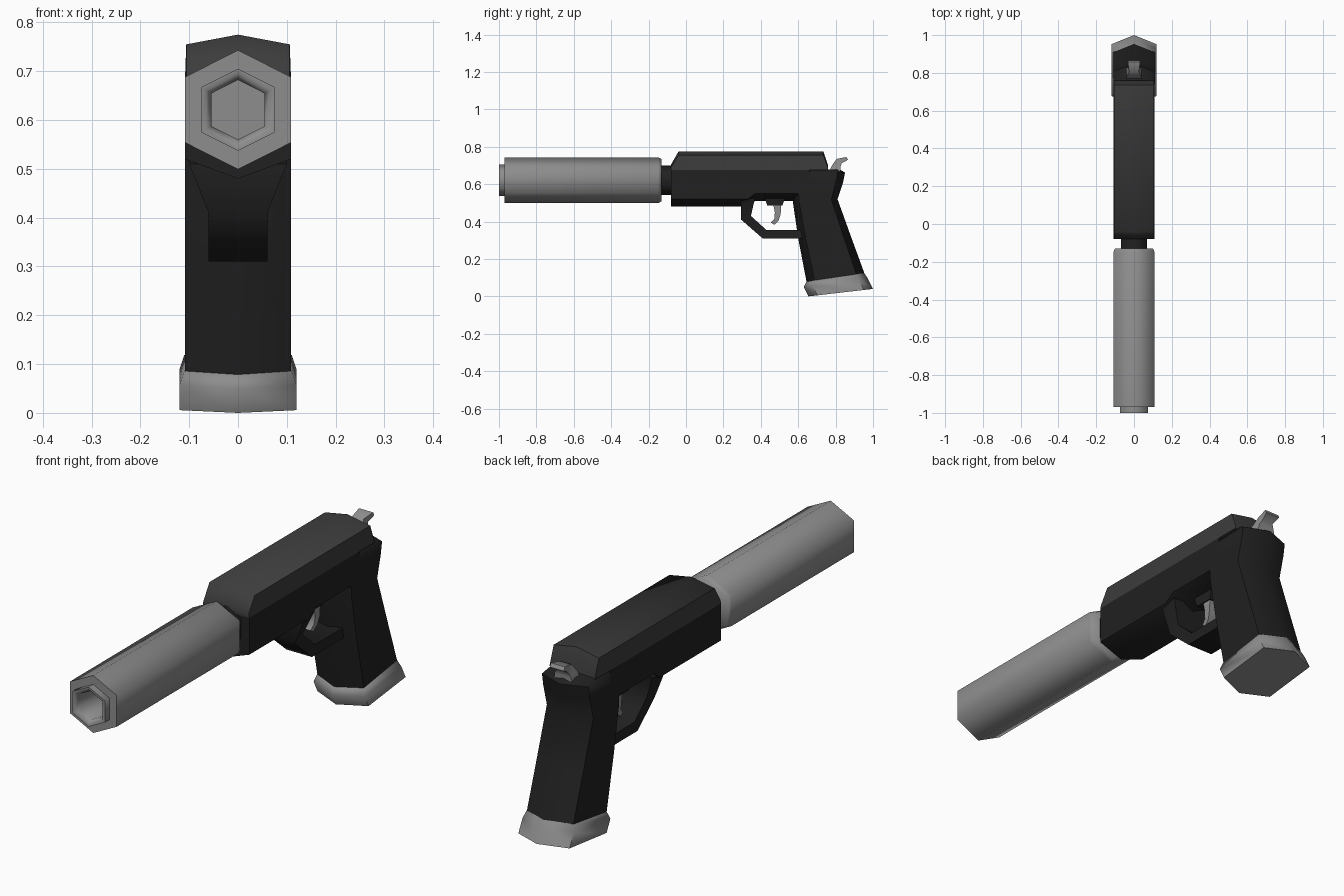
import bpy, bmesh
from math import radians

if "Cube" in bpy.data.objects:
    bpy.data.objects.remove(bpy.data.objects["Cube"])


def material(name, v):
    m = bpy.data.materials.new(name)
    m.diffuse_color = (v, v, v, 1)
    m.use_nodes = True
    m.node_tree.nodes["Principled BSDF"].inputs["Base Color"].default_value = m.diffuse_color
    return m


STEEL = material("steel", 0.27)
SLIDE = material("dark_metal", 0.045)
BLACK = material("black_frame", 0.015)


def loft(name, rings, mat):
    """Skin matching rings of points and cap both ends."""
    bm = bmesh.new()
    loops = [[bm.verts.new(p) for p in ring] for ring in rings]
    n = len(loops[0])
    for a, b in zip(loops, loops[1:]):
        for i in range(n):
            j = (i + 1) % n
            bm.faces.new((a[i], a[j], b[j], b[i]))
    bm.faces.new(loops[0])
    bm.faces.new(loops[-1])
    bmesh.ops.recalc_face_normals(bm, faces=bm.faces)
    mesh = bpy.data.meshes.new(name)
    bm.to_mesh(mesh)
    bm.free()
    ob = bpy.data.objects.new(name, mesh)
    bpy.context.collection.objects.link(ob)
    mesh.materials.append(mat)
    bpy.ops.object.select_all(action='DESELECT')
    ob.select_set(True)
    bpy.context.view_layer.objects.active = ob
    bpy.ops.object.shade_smooth_by_angle(angle=radians(65))
    return ob


def hex_y(y, s):
    """Point-up hexagon across the barrel axis."""
    w, h, c = 0.109 * s, 0.122 * s, 0.621
    k = 0.067 * s
    return [(0, y, c + h), (w, y, c + k), (w, y, c - k),
            (0, y, c - h), (-w, y, c - k), (-w, y, c + k)]


def hex_grip(front, back, w, inset=0.14):
    """Hexagon with its points at the front and back of the grip."""
    def at(t, x):
        return (x, front[0] + (back[0] - front[0]) * t,
                front[1] + (back[1] - front[1]) * t)
    return [at(0, 0), at(inset, w), at(1 - inset, w),
            at(1, 0), at(1 - inset, -w), at(inset, -w)]


def strip(p, q, w):
    """Rectangle of half width w between two side-view points."""
    return [(-w, *p), (w, *p), (w, *q), (-w, *q)]


# Suppressor with end ring and hollow bore
loft("suppressor", [hex_y(y, s) for y, s in (
    (-0.13, 0.92), (-0.148, 1), (-0.97, 1), (-0.97, 0.69), (-1.0, 0.69),
    (-1.0, 0.6), (-0.98, 0.5), (-0.85, 0.5))], STEEL)
loft("barrel", [hex_y(-0.145, 0.64), hex_y(-0.06, 0.64)], BLACK)

# Slide with ridged top and bevelled ends
loft("slide", [[(-0.109, y, 0.675), (0.109, y, 0.675), (0.106, y2, side),
                (0, y2, top), (-0.106, y2, side)]
               for y, y2, side, top in (
    (-0.08, -0.08, 0.69, 0.705), (-0.04, -0.04, 0.755, 0.775),
    (0.735, 0.735, 0.755, 0.775), (0.76, 0.76, 0.685, 0.70))], SLIDE)

# Frame with keeled underside
loft("frame", [[(-0.109, y, 0.676), (0.109, y, 0.676), (0.109, y, keel + 0.04),
                (0, y, keel), (-0.109, y, keel + 0.04)]
               for y, keel in ((-0.08, 0.48), (0.33, 0.48), (0.37, 0.51),
                               (0.66, 0.51))], BLACK)

# Raked grip and its base plate
loft("grip", [hex_grip(f, b, w) for f, b, w in (
    ((0.56, 0.675), (0.82, 0.68), 0.095), ((0.56, 0.655), (0.85, 0.662), 0.109),
    ((0.56, 0.60), (0.84, 0.61), 0.109), ((0.572, 0.50), (0.81, 0.52), 0.109),
    ((0.60, 0.31), (0.882, 0.32), 0.109),
    ((0.645, 0.075), (0.955, 0.12), 0.109))], BLACK)
loft("grip_base", [hex_grip(f, b, w) for f, b, w in (
    ((0.645, 0.08), (0.953, 0.125), 0.11), ((0.63, 0.05), (0.972, 0.095), 0.12),
    ((0.655, 0.0), (1.0, 0.04), 0.12))], STEEL)

# Trigger guard
loft("trigger_guard", [strip(p, q, w) for p, q, w in (
    ((0.295, 0.51), (0.37, 0.53), 0.1), ((0.295, 0.41), (0.347, 0.43), 0.06),
    ((0.41, 0.31), (0.43, 0.355), 0.06),
    ((0.63, 0.31), (0.63, 0.355), 0.06))], BLACK)

# Trigger and its mount
loft("trigger_mount", [strip((0.42, 0.53), (0.53, 0.53), 0.04),
                       strip((0.435, 0.485), (0.515, 0.485), 0.035)], BLACK)
loft("trigger", [strip(p, q, w) for p, q, w in (
    ((0.465, 0.50), (0.51, 0.50), 0.03), ((0.475, 0.45), (0.506, 0.44), 0.03),
    ((0.472, 0.415), (0.495, 0.405), 0.026),
    ((0.453, 0.395), (0.472, 0.383), 0.022))], STEEL)

# Hammer with spur bent backwards
loft("hammer", [strip(p, q, w) for p, q, w in (
    ((0.765, 0.665), (0.825, 0.665), 0.042),
    ((0.78, 0.70), (0.825, 0.69), 0.038),
    ((0.805, 0.735), (0.832, 0.712), 0.026),
    ((0.858, 0.745), (0.866, 0.73), 0.033))], STEEL)
